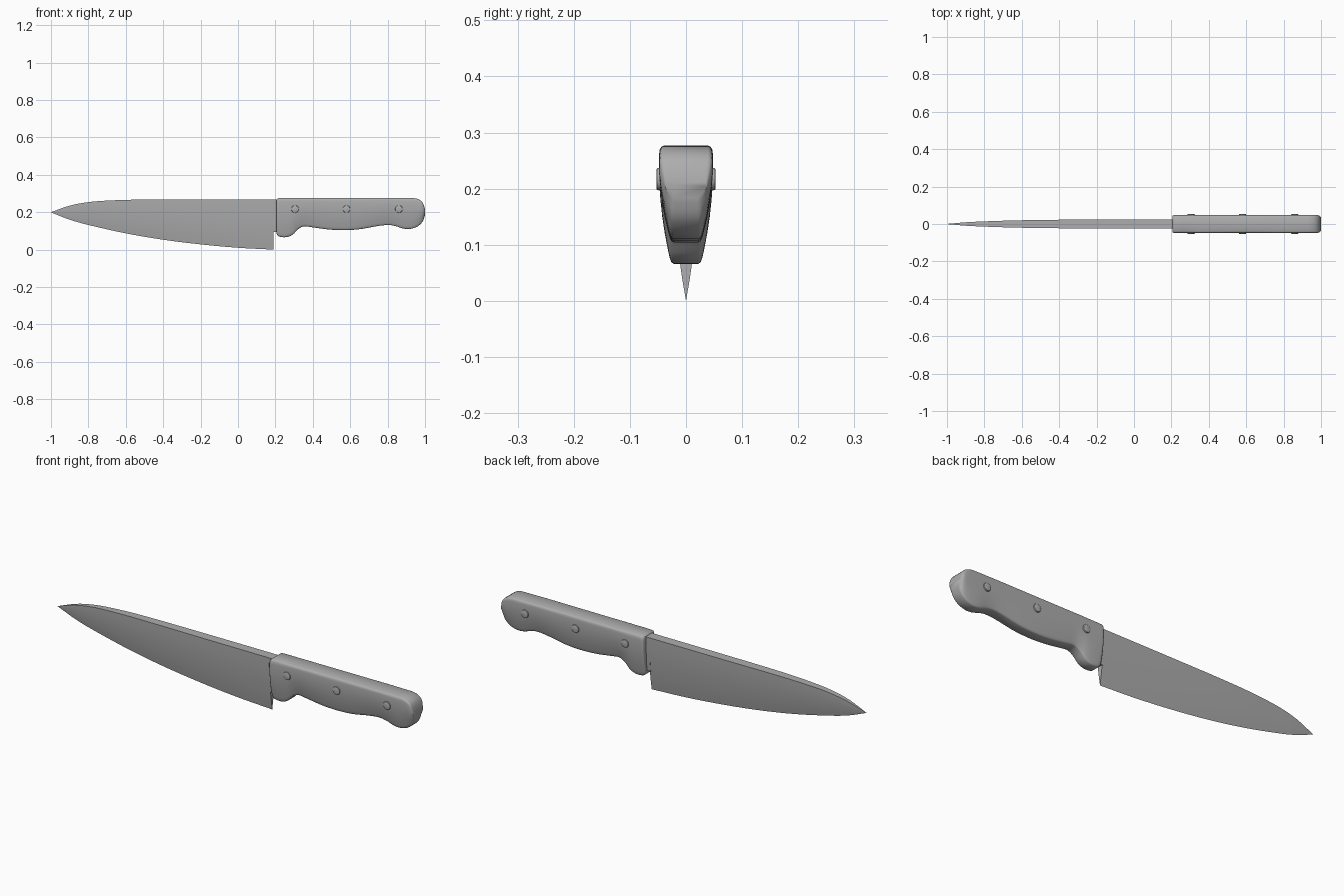
import bpy, bmesh, math

cube = bpy.data.objects.get("Cube")
if cube:
    bpy.data.objects.remove(cube)


def material(name, value):
    mat = bpy.data.materials.new(name)
    mat.use_nodes = True
    color = (value, value, value, 1)
    mat.diffuse_color = color
    mat.node_tree.nodes["Principled BSDF"].inputs["Base Color"].default_value = color
    return mat


GREY = material("plain grey", 0.42)


def curve_at(points, x):
    """Smooth value through (x, value) points."""
    def slope(i):
        a, b = points[max(i - 1, 0)], points[min(i + 1, len(points) - 1)]
        return (b[1] - a[1]) / (b[0] - a[0])
    for i in range(len(points) - 1):
        (x0, v0), (x1, v1) = points[i], points[i + 1]
        if x <= x1:
            h = x1 - x0
            t = max(0, (x - x0) / h)
            return (v0 * (1 + 2 * t) * (1 - t) ** 2 + slope(i) * h * t * (1 - t) ** 2
                    + v1 * t * t * (3 - 2 * t) + slope(i + 1) * h * t * t * (t - 1))
    return points[-1][1]


def finish(name, bm, angle=35):
    bmesh.ops.remove_doubles(bm, verts=bm.verts, dist=0.00005)
    bmesh.ops.recalc_face_normals(bm, faces=bm.faces)
    mesh = bpy.data.meshes.new(name)
    bm.to_mesh(mesh)
    bm.free()
    mesh.materials.append(GREY)
    obj = bpy.data.objects.new(name, mesh)
    bpy.context.collection.objects.link(obj)
    bpy.ops.object.select_all(action='DESELECT')
    obj.select_set(True)
    bpy.context.view_layer.objects.active = obj
    bpy.ops.object.shade_smooth_by_angle(angle=math.radians(angle))
    return obj


def loft(name, stations, section, bottom, top, width, angle=35):
    """Skin a mirrored (height fraction, half width) section along x."""
    bm = bmesh.new()
    rings = []
    for x in stations:
        low, high, w = (curve_at(p, x) for p in (bottom, top, width))
        side = [(s * w, low + (high - low) * t) for t, s in section]
        ring = side + [(-y, z) for y, z in reversed(side)]
        rings.append([bm.verts.new((x, y, z)) for y, z in ring])
    for a, b in zip(rings, rings[1:]):
        for i in range(len(a)):
            j = (i + 1) % len(a)
            bm.faces.new((a[i], a[j], b[j], b[i]))
    bm.faces.new(rings[0])
    bm.faces.new(rings[-1])
    return finish(name, bm, angle)


def span(a, b, n):
    return [a + (b - a) * i / n for i in range(n + 1)]


# Blade: convex wedge with a flat spine, curving to the point
spine = [(-1, .2), (-.9, .235), (-.8, .254), (-.7, .262), (-.55, .267), (-.2, .268), (.3, .268)]
edge = [(-1, .199), (-.9, .16), (-.8, .132), (-.6, .087), (-.4, .053), (-.2, .028), (0, .01), (.19, 0)]
thick = [(-1, .0005), (-.9, .009), (-.8, .014), (-.6, .02), (-.3, .0235), (.3, .025)]
wedge = [(0, 0), (.15, .28), (.3, .5), (.5, .74), (.7, .9), (.85, .97), (1, 1)]
loft("blade", span(-1, .19, 48), wedge, edge, spine, thick, 25)

# Tang joining the blade to the handle
loft("tang", [.185, .3], [(0, .6), (.3, .85), (1, .99)], [(.18, .095), (.3, .095)], spine, thick)

# Handle: finger guard, belly and rounded butt, narrower underneath
handle_top = [(.205, .264), (.208, .27), (.215, .275), (.3, .276), (.93, .276), (.96, .271),
              (.98, .26), (.993, .24), (1, .212)]
handle_bottom = [(.205, .09), (.21, .078), (.22, .07), (.245, .066), (.27, .069), (.295, .082),
                 (.32, .108), (.35, .124), (.4, .119), (.48, .108), (.56, .104), (.65, .109),
                 (.74, .125), (.8, .132), (.84, .127), (.875, .115), (.91, .11), (.945, .117),
                 (.97, .131), (.99, .155), (1, .185)]
handle_width = [(.205, .043), (.208, .046), (.213, .0475), (.6, .0475), (.975, .0475),
                (.99, .045), (1, .037)]
grip = [(0, .46), (.012, .54), (.04, .6), (.1, .66), (.25, .79), (.4, .89), (.55, .96), (.7, 1),
        (.9, 1), (.95, .98), (.985, .92), (1, .83)]
stations = [.205, .208, .213] + span(.22, .4, 18) + span(.43, .85, 14) + span(.865, .98, 9) + [.987, .993, .997, 1]
loft("handle", stations, grip, handle_bottom, handle_top, handle_width, 50)

# Rivets: bevelled pins through the handle
for label, x in (("front", .305), ("middle", .58), ("rear", .86)):
    bm = bmesh.new()
    bmesh.ops.create_cone(bm, cap_ends=True, segments=24, radius1=.02, radius2=.02, depth=.106)
    rims = [e for e in bm.edges if abs(e.verts[0].co.z - e.verts[1].co.z) < .001]
    bmesh.ops.bevel(bm, geom=rims, offset=.004, segments=2, profile=.5, affect='EDGES')
    rivet = finish(label + "_rivet", bm)
    rivet.rotation_euler.x = math.pi / 2
    rivet.location = (x, 0, .217)
